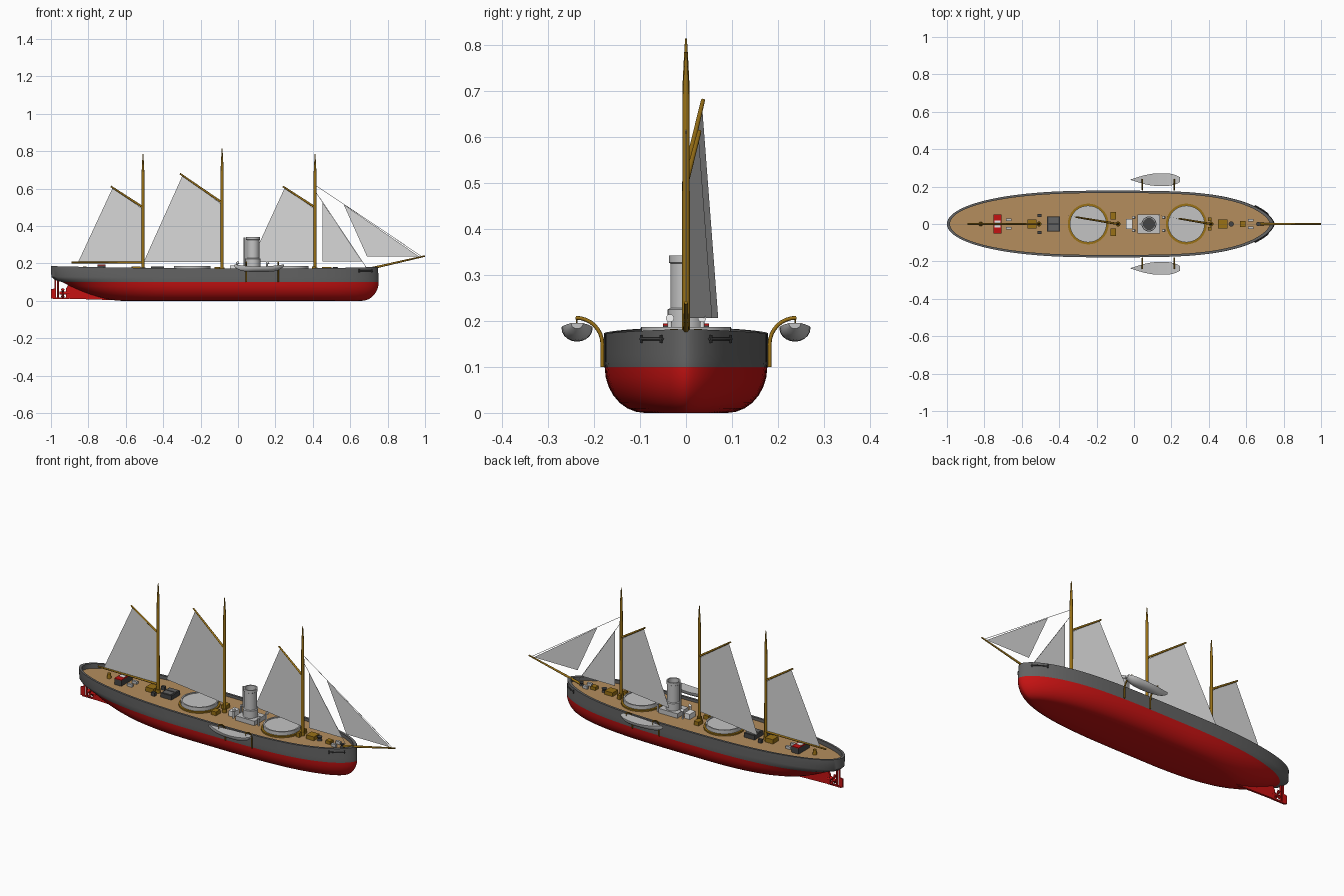
import bpy, bmesh, math
from mathutils import Vector

if "Cube" in bpy.data.objects:
    bpy.data.objects.remove(bpy.data.objects["Cube"])

def mat(name, r, g, b):
    m = bpy.data.materials.new(name)
    m.diffuse_color = (r, g, b, 1)
    m.use_nodes = True
    m.node_tree.nodes["Principled BSDF"].inputs["Base Color"].default_value = m.diffuse_color
    return m

RED = mat("hull red", .56, .006, .006)
HULL = mat("hull grey", .125, .125, .125)
DECK = mat("deck tan", .46, .27, .11)
SPAR = mat("spar brown", .32, .165, .008)
SAIL = mat("sail grey", .68, .68, .68)
PALE = mat("pale grey", .55, .55, .55)
DARK = mat("dark grey", .06, .06, .06)
WHITE = mat("white", .8, .8, .8)

def finish(name, bm, mats, smooth=True):
    bmesh.ops.recalc_face_normals(bm, faces=bm.faces[:])
    me = bpy.data.meshes.new(name)
    bm.to_mesh(me)
    bm.free()
    ob = bpy.data.objects.new(name, me)
    bpy.context.collection.objects.link(ob)
    for m in mats:
        me.materials.append(m)
    if smooth:
        bpy.ops.object.select_all(action='DESELECT')
        ob.select_set(True)
        bpy.context.view_layer.objects.active = ob
        bpy.ops.object.shade_smooth_by_angle(angle=math.radians(35))
    return ob

def box(name, c, s, m):
    bm = bmesh.new()
    bmesh.ops.create_cube(bm, size=1)
    for v in bm.verts:
        v.co = Vector([c[i] + v.co[i] * s[i] for i in range(3)])
    return finish(name, bm, [m], False)

def rod(name, a, b, r1, r2, m, n=12):
    a, b = Vector(a), Vector(b)
    bm = bmesh.new()
    bmesh.ops.create_cone(bm, cap_ends=True, segments=n, radius1=r1, radius2=r2, depth=(b - a).length)
    q = (b - a).to_track_quat('Z', 'Y')
    for v in bm.verts:
        v.co = q @ v.co + (a + b) / 2
    return finish(name, bm, [m])

def lathe(name, x, y, prof, mats, rule=None, n=40):
    # prof: (radius, z) points turned about the vertical axis
    bm = bmesh.new()
    rings = [[bm.verts.new((x + r * math.cos(2 * math.pi * i / n), y + r * math.sin(2 * math.pi * i / n), z))
              for i in range(n)] for r, z in prof]
    for k in range(len(rings) - 1):
        for i in range(n):
            f = bm.faces.new((rings[k][i], rings[k][(i + 1) % n], rings[k + 1][(i + 1) % n], rings[k + 1][i]))
            f.material_index = rule(k) if rule else 0
    bm.faces.new(rings[0])
    f = bm.faces.new(rings[-1])
    f.material_index = rule(len(prof) - 1) if rule else 0
    return finish(name, bm, mats)

def plate(name, pts, m, y=None):
    bm = bmesh.new()
    vs = [bm.verts.new(p if y is None else (p[0], y, p[1])) for p in pts]
    f = bm.faces.new(vs)
    if y is not None:  # give solid plates some thickness
        ext = bmesh.ops.extrude_face_region(bm, geom=[f])['geom']
        for v in ext:
            if isinstance(v, bmesh.types.BMVert):
                v.co.y += -2 * y
    return finish(name, bm, [m], False)

def tube(name, pts, r, m):
    cu = bpy.data.curves.new(name, 'CURVE')
    cu.dimensions, cu.bevel_depth, cu.bevel_resolution, cu.use_fill_caps = '3D', r, 2, True
    sp = cu.splines.new('POLY')
    sp.points.add(len(pts) - 1)
    for p, c in zip(sp.points, pts):
        p.co = (*c, 1)
    ob = bpy.data.objects.new(name, cu)
    bpy.context.collection.objects.link(ob)
    cu.materials.append(m)
    bpy.ops.object.select_all(action='DESELECT')
    ob.select_set(True)
    bpy.context.view_layer.objects.active = ob
    bpy.ops.object.convert(target='MESH')

# hull: stacked waterlines, full amidships and tapering to both ends
def width(a):
    return (1 - min(1, -a) ** 2.3) ** .49 if a < 0 else (1 - min(1, a) ** 3.4) ** .62

def sheer(x):
    return .173 + (.013 * x * x if x < 0 else .009 * (x / .75) ** 3)

STEPS = 26
A = [math.sin(math.pi / 2 * (i / STEPS - 1)) for i in range(2 * STEPS + 1)]
DZ = .158
levels = []
for i in range(8):
    t = math.pi / 2 * i / 7
    z = .1 * (1 - math.cos(t))
    levels.append((z, -.62 - .32 * (z / .1) ** .6, .66 + .092 * math.sin(t), .09 + .087 * math.sin(t)))
levels += [(.112, -.98, .752, .178), (.128, -.998, .751, .178), (None, -1, .748, .178),
           (None, -.984, .727, .165), (DZ, -.984, .727, .165)]
bm = bmesh.new()
rings = []
for z, xs, xe, b in levels:
    side = []
    for a in A:
        x = -.2 + a * (-.2 - xs) if a < 0 else -.1 + a * (xe + .1)
        side.append((x, b * width(a), sheer(x) if z is None else z))
    ring = side + [(x, -y, zz) for x, y, zz in side[-2:0:-1]]
    rings.append([bm.verts.new(p) for p in ring])
n = len(rings[0])
for k in range(len(rings) - 1):
    for i in range(n):
        f = bm.faces.new((rings[k][i], rings[k][(i + 1) % n], rings[k + 1][(i + 1) % n], rings[k + 1][i]))
        f.material_index = 0 if k < 7 else 1
bm.faces.new(rings[0]).material_index = 0
bm.faces.new(rings[-1]).material_index = 2
finish("hull", bm, [RED, HULL, DECK])

# skeg, rudder and propeller
plate("skeg", [(-.6, .002), (-.92, .012), (-.92, .065), (-.9, .1), (-.6, .06)], RED, .006)
plate("keel_shoe", [(-.9, .01), (-.99, .01), (-.99, .017), (-.9, .02)], RED, .005)
plate("rudder", [(-1, .014), (-.972, .014), (-.972, .115), (-.982, .115), (-.982, .066), (-1, .062)], RED, .004)
rod("stern_post", (-.962, 0, .012), (-.962, 0, .11), .005, .005, RED)
rod("propeller_shaft", (-.955, 0, .042), (-.9, 0, .042), .008, .008, RED)
for i in range(4):
    t = math.pi / 2 * i + math.pi / 4
    rod("propeller_blade", (-.937, 0, .042), (-.937, .028 * math.cos(t), .042 + .028 * math.sin(t)), .004, .009, RED, 8)

# masts with slim tapered tops
MASTS = (("mizzen", -.508, .785), ("main", -.085, .815), ("fore", .412, .785))
for nm, x, top in MASTS:
    lathe(nm + "_mast", x, 0, [(.0085, DZ), (.008, top - .15), (.0075, top - .1), (.005, top - .05), (.002, top)], [SPAR], n=16)
    lathe(nm + "_mast_collar", x, 0, [(.013, DZ), (.013, DZ + .02)], [SPAR], n=16)

# gaff sails: throat, peak, clew, tack
GAFFS = (("mizzen", -.508, (-.68, 0, .612), (-.855, 0, .207), .5),
         ("main", -.085, (-.31, .037, .68), (-.505, .07, .207), .525),
         ("fore", .412, (.24, .029, .612), (.067, .057, .207), .5))
for nm, x, peak, clew, zt in GAFFS:
    rod(nm + "_gaff", (x, 0, zt), peak, .006, .0045, SPAR)
    p = Vector(peak)
    d = (Vector((x, 0, zt)) - p) * .06
    plate(nm + "_sail", [(x - .008, .001, zt - .004), p + d, clew, (x - .008, .001, .207)], SAIL)
rod("mizzen_boom", (-.508, 0, .205), (-.89, 0, .205), .006, .0045, SPAR)

# bowsprit, head sails and stays
rod("bowsprit", (.66, 0, .162), (1, 0, .24), .007, .004, SPAR)
plate("inner_jib", [(.452, 0, .528), (.452, 0, .21), (.665, 0, .21)], SAIL)
plate("outer_jib", [(.565, 0, .515), (.69, 0, .237), (.968, 0, .237)], SAIL)
rod("outer_stay", (.412, 0, .62), (.985, 0, .236), .0012, .0012, SAIL, 6)
rod("inner_stay", (.412, 0, .588), (.685, 0, .18), .0012, .0012, SAIL, 6)

# gun turrets in low brown deck rings
for nm, x in (("aft", -.245), ("forward", .28)):
    lathe(nm + "_turret", x, 0, [(.098, DZ), (.098, .187), (.09, .187), (.09, .182)], [PALE])
    lathe(nm + "_turret_ring", x, 0, [(.109, DZ), (.109, .166), (.096, .166)], [SPAR])

# funnel
box("funnel_base", (.08, 0, .169), (.12, .1, .03), PALE)
lathe("funnel", .08, 0, [(.04, .18), (.04, .225), (.034, .228), (.034, .325), (.037, .327), (.037, .342), (.03, .342), (.03, .3)],
      [PALE, DARK], lambda k: int(k >= 7), 28)
rod("steam_pipe", (.035, 0, .17), (.035, 0, .338), .005, .005, PALE)
for x in (-.005, .155):
    for s in (-1, 1):
        rod("ventilator", (x, s * .035, DZ), (x, s * .035, .2), .005, .005, WHITE)
        rod("ventilator_cowl", (x - .004, s * .035, .202), (x + .01, s * .035, .206), .005, .009, WHITE)

# deck fittings: name, x, y, half-mirrored, size, material
FIT = (("aft_hatch", -.545, 0, (.05, .05, .025), SPAR), ("skylight", -.43, 0, (.068, .08, .025), DARK),
       ("engine_hatch", -.025, 0, (.034, .052, .03), WHITE), ("fore_hatch", .475, 0, (.05, .05, .022), SPAR),
       ("bow_hatch", .582, 0, (.03, .03, .018), SPAR), ("deck_house", -.73, 0, (.044, .1, .032), DARK),
       ("main_locker", -.11, .045, (.03, .04, .022), SPAR), ("aft_bollard", -.505, .045, (.022, .016, .02), DARK),
       ("fore_rack", .405, .026, (.02, .018, .025), SPAR), ("stern_bitt", -.67, .022, (.03, .014, .015), PALE),
       ("bow_bitt", .625, .02, (.03, .014, .016), PALE))
for nm, x, y, s, m in FIT:
    for yy in ((y, -y) if y else (0,)):
        box(nm, (x, yy, DZ + s[2] / 2), s, m)
box("deck_house_roof", (-.73, 0, .192), (.044, .1, .004), RED)
box("deck_house_panel", (-.73, 0, .1945), (.03, .036, .002), WHITE)
for s in (-1, 1):
    box("skylight_pane", (-.43, s * .02, .184), (.052, .028, .002), HULL)
lathe("capstan", .52, 0, [(.013, DZ), (.009, .168), (.014, .18)], [DARK], n=16)
lathe("windlass", .665, 0, [(.012, DZ), (.008, .166), (.012, .176)], [DARK], n=16)
lathe("binnacle", -.82, 0, [(.012, DZ), (.009, .185)], [SPAR], n=12)

# boats, davits and anchors on both sides
for s, nm in ((1, "port"), (-1, "starboard")):
    bm = bmesh.new()
    rings = []
    for i in range(17):
        t = i / 16
        w = .034 * max(.04, math.sin(math.pi / 2 * min(1, t * 1.7)) * (1 - max(0, t - .55) ** 4 * 15))
        top = .184 + .045 * (t - .5) ** 2
        d = (top - .155) * (.3 + .7 * (1 - abs(2 * t - 1) ** 4))
        rings.append([bm.verts.new((-.02 + .265 * t, s * .237 + w * math.cos(math.pi * j / 10),
                                    top - d * math.sin(math.pi * j / 10))) for j in range(11)])
    for a, b in zip(rings, rings[1:]):
        for j in range(11):
            bm.faces.new((a[j], a[(j + 1) % 11], b[(j + 1) % 11], b[j]))
    bm.faces.new(rings[0])
    bm.faces.new(rings[-1])
    finish(nm + "_boat", bm, [PALE])
    for x in (.045, .215):
        arc = [(x, s * (.24 - .058 * math.cos(t)), .15 + .057 * math.sin(t)) for t in [math.pi / 2 * i / 8 for i in range(9)]]
        tube(nm + "_davit", [(x, s * .182, .1)] + arc, .0042, SPAR)
        rod(nm + "_boat_fall", (x, s * .238, .206), (x, s * .238, .178), .0015, .0015, SPAR, 6)
    def off(x, z):
        return (x, s * (.178 * width((x + .1) / .85) + .004), z)
    tube(nm + "_anchor_shank", [off(.645 + .0125 * i, .161) for i in range(7)], .003, DARK)
    for x in (.648, .716):
        rod(nm + "_anchor_arm", off(x, .152), off(x, .17), .003, .003, DARK, 8)
